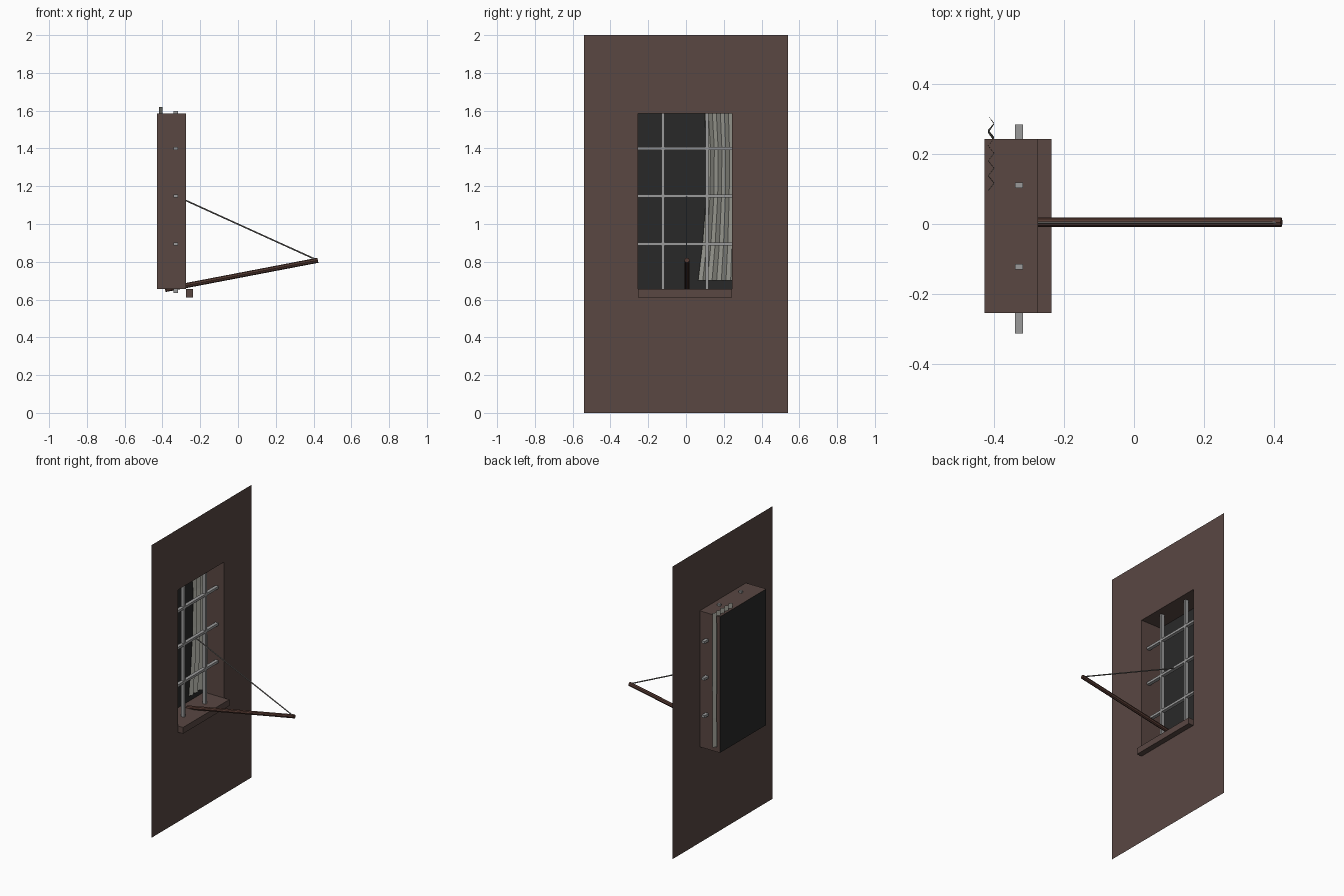
import bpy, bmesh
from mathutils import Vector

if "Cube" in bpy.data.objects:
    bpy.data.objects.remove(bpy.data.objects["Cube"])


def material(name, rgb):
    m = bpy.data.materials.new(name)
    m.diffuse_color = (*rgb, 1)
    m.use_nodes = True
    m.node_tree.nodes["Principled BSDF"].inputs["Base Color"].default_value = m.diffuse_color
    return m


BROWN = material("wall_brown", (0.10, 0.063, 0.055))
DARK = material("dark_glass", (0.022, 0.022, 0.022))
METAL = material("bar_grey", (0.33, 0.33, 0.33))
CLOTH = material("curtain_cloth", (0.34, 0.34, 0.30))
WOOD = material("pole_wood", (0.085, 0.04, 0.03))
ROPE = material("rope_grey", (0.18, 0.17, 0.16))


def mesh_object(name, verts, faces, mat):
    me = bpy.data.meshes.new(name)
    me.from_pydata(verts, [], faces)
    me.materials.append(mat)
    ob = bpy.data.objects.new(name, me)
    bpy.context.collection.objects.link(ob)
    return ob


def box(name, lo, hi, mat):
    lo, hi = Vector(lo), Vector(hi)
    bpy.ops.mesh.primitive_cube_add(size=1, location=(lo + hi) / 2)
    ob = bpy.context.object
    ob.name = name
    ob.scale = hi - lo
    ob.data.materials.append(mat)


def rod(name, a, b, radius, sides, mat):
    a, b = Vector(a), Vector(b)
    bpy.ops.mesh.primitive_cylinder_add(
        vertices=sides, radius=radius, depth=(b - a).length, location=(a + b) / 2)
    ob = bpy.context.object
    ob.name = name
    ob.rotation_mode = 'QUATERNION'
    ob.rotation_quaternion = (b - a).to_track_quat('Z', 'Y')
    ob.data.materials.append(mat)


FRONT, BACK = -0.275, -0.428
Y0, Y1, Z0, Z1 = -0.255, 0.244, 0.655, 1.585


def ring(x, y0, y1, z0, z1):
    return [(x, y0, z0), (x, y1, z0), (x, y1, z1), (x, y0, z1)]


# Thin wall with a window opening and its recess
verts = ring(FRONT, -0.54, 0.54, 0, 2) + ring(FRONT, Y0, Y1, Z0, Z1) + ring(BACK, Y0, Y1, Z0, Z1)
faces = []
for base in (0, 4):
    for i in range(4):
        j = (i + 1) % 4
        faces.append((base + i, base + j, base + 4 + j, base + 4 + i))
mesh_object("wall", verts, faces, BROWN)

# Dark pane closing the recess
mesh_object("window_pane", ring(BACK, Y0, Y1, Z0, Z1), [(0, 1, 2, 3)], DARK)

# Sill under the opening
box("window_sill", (FRONT, Y0, 0.612), (-0.237, Y1, Z0), BROWN)

# Window bars
BX0, BX1, H = -0.341, -0.318, 0.008
for y in (-0.122, 0.111):
    box("vertical_bar", (BX0, y - H, 0.635), (BX1, y + H, 1.597), METAL)
for z in (0.893, 1.149, 1.400):
    box("horizontal_bar", (BX0, -0.314, z - H), (BX1, 0.285, z + H), METAL)

# Pleated curtain, flaring towards the bottom
levels = [(1.62, 0.094), (1.40, 0.110), (1.15, 0.107), (0.90, 0.088), (0.70, 0.064)]
FOLDS = 10
verts = []
for z, left in levels:
    for i in range(FOLDS + 1):
        verts.append((-0.401 if i % 2 else -0.418, left + (0.31 - left) * i / FOLDS, z))
n = FOLDS + 1
faces = [(r * n + i, (r + 1) * n + i, (r + 1) * n + i + 1, r * n + i + 1)
         for r in range(len(levels) - 1) for i in range(FOLDS)]
mesh_object("curtain", verts, faces, CLOTH)

# Slanted pole and the rope holding it
rod("pole", (-0.386, 0.005, 0.653), (0.423, 0.005, 0.808), 0.0135, 8, WOOD)
rod("rope", (-0.33, 0.003, 1.149), (0.412, 0.003, 0.812), 0.004, 6, ROPE)
